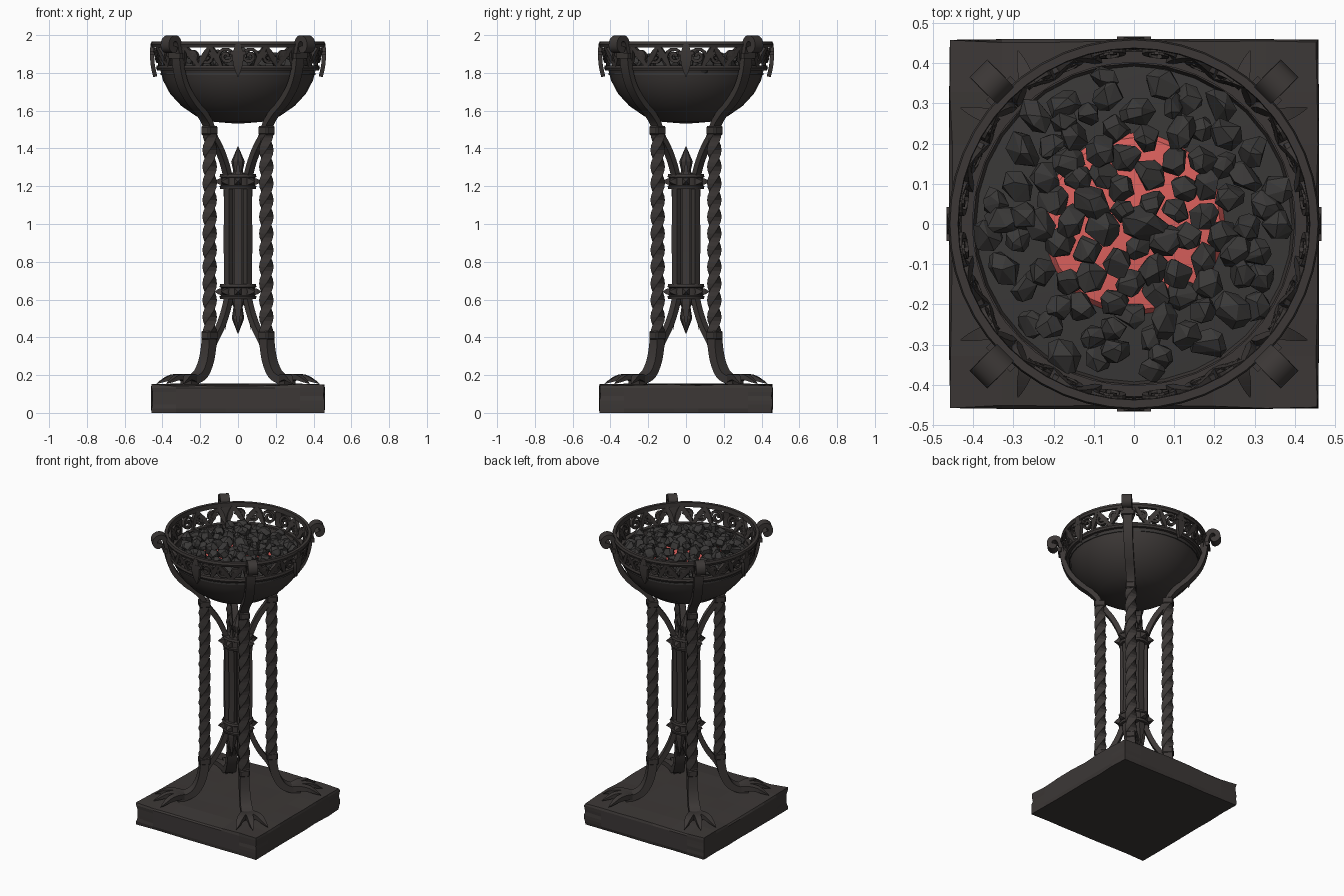
import bpy, bmesh, math, random
from math import sin, cos, pi, radians
from mathutils import Vector, Matrix

random.seed(4)
if "Cube" in bpy.data.objects:
    bpy.data.objects.remove(bpy.data.objects["Cube"])


def material(name, rgb):
    m = bpy.data.materials.new(name)
    m.use_nodes = True
    m.diffuse_color = (*rgb, 1)
    m.node_tree.nodes["Principled BSDF"].inputs["Base Color"].default_value = (*rgb, 1)
    return m


IRON = material("dark iron", (0.045, 0.039, 0.037))
COAL = material("black coal", (0.042, 0.040, 0.039))
EMBER = material("red ember", (0.72, 0.12, 0.11))


def build(name, bm, mat, copies=1, start=0.0, smooth=None):
    """Turn a bmesh into one object, or several spaced around the z axis."""
    bmesh.ops.recalc_face_normals(bm, faces=bm.faces)
    mesh = bpy.data.meshes.new(name)
    bm.to_mesh(mesh)
    bm.free()
    mesh.materials.append(mat)
    if smooth:
        mesh.polygons.foreach_set("use_smooth", [True] * len(mesh.polygons))
        mesh.set_sharp_from_angle(angle=radians(smooth))
    for k in range(copies):
        ob = bpy.data.objects.new(name if copies == 1 else f"{name}_{k + 1}", mesh)
        ob.rotation_euler.z = start + k * 2 * pi / copies
        bpy.context.collection.objects.link(ob)


def spline(pts, steps=4):
    """Catmull-Rom curve through a few points."""
    p = [Vector(q) for q in pts]
    p = [2 * p[0] - p[1]] + p + [2 * p[-1] - p[-2]]
    out = []
    for a, b, c, d in zip(p, p[1:], p[2:], p[3:]):
        for i in range(steps):
            t = i / steps
            out.append(0.5 * (2 * b + (c - a) * t + (2 * a - 5 * b + 4 * c - d) * t * t
                              + (3 * b - a - 3 * c + d) * t ** 3))
    return out + [p[-2]]


def rz(pairs):
    return [(r, 0, z) for r, z in pairs]


def sweep(bm, pts, w, t, side=(0, 1, 0), turns=0):
    """Sweep a rectangular bar; w and t are half sizes, fixed or by fraction."""
    pts, rings = [Vector(p) for p in pts], []
    last = len(pts) - 1
    for i, p in enumerate(pts):
        f = i / last
        tan = (pts[min(i + 1, last)] - pts[max(i - 1, 0)]).normalized()
        s = side(p) if callable(side) else Vector(side)
        n = tan.cross(s).normalized()
        s = n.cross(tan)
        rot = Matrix.Rotation(turns * 2 * pi * f, 3, tan)
        s = rot @ s * (w(f) if callable(w) else w)
        n = rot @ n * (t(f) if callable(t) else t)
        rings.append([bm.verts.new(p + a * s + b * n)
                      for a, b in ((1, 1), (-1, 1), (-1, -1), (1, -1))])
    for a, b in zip(rings, rings[1:]):
        for j in range(4):
            bm.faces.new((a[j], a[j - 1], b[j - 1], b[j]))
    bm.faces.new(rings[0])
    bm.faces.new(rings[-1])


def lathe(name, profile, mat, n=40, closed=True, smooth=35):
    bm = bmesh.new()
    rings = [[bm.verts.new((r * cos(2 * pi * k / n), r * sin(2 * pi * k / n), z))
              for k in range(n)] for r, z in profile]
    pairs = list(zip(rings, rings[1:])) + ([(rings[-1], rings[0])] if closed else [])
    for a, b in pairs:
        for k in range(n):
            bm.faces.new((a[k - 1], a[k], b[k], b[k - 1]))
    if not closed:
        bm.faces.new(rings[0])
        bm.faces.new(rings[-1])
    build(name, bm, mat, smooth=smooth)


def box(bm, centre, size):
    m = Matrix.Translation(centre) @ Matrix.Diagonal((*size, 1))
    return bmesh.ops.create_cube(bm, size=1, matrix=m)["verts"]


# Chipped stone slab
bm = bmesh.new()
box(bm, (0, 0, 0.0775), (0.92, 0.92, 0.155))
bmesh.ops.subdivide_edges(bm, edges=bm.edges[:], cuts=6, use_grid_fill=True)
for v in bm.verts:
    ex, ey, ez = abs(v.co.x) > 0.459, abs(v.co.y) > 0.459, v.co.z > 0.154
    low = v.co.z < 0.001
    if ex + ey + ez + low > 1:
        cut = random.uniform(0.002, 0.02)
        v.co.x *= 1 - cut * ex
        v.co.y *= 1 - cut * ey
        v.co.z -= cut * 0.7 * ez
    elif ez:
        v.co.z -= random.uniform(0, 0.004)
build("base_slab", bm, IRON)

# Clawed lower legs
bm = bmesh.new()
sweep(bm, spline(rz([(0.213, 0.43), (0.22, 0.35), (0.24, 0.27), (0.28, 0.205), (0.34, 0.175), (0.39, 0.168)])),
      lambda f: 0.027 + 0.014 * f, lambda f: 0.03 - 0.012 * f)
for turn in (-28, 0, 28):
    d = Matrix.Rotation(radians(turn), 3, "Z")
    toe = [Vector((0.32, 0, 0)) + d @ Vector((r, 0, z))
           for r, z in ((0, 0.17), (0.07, 0.187), (0.13, 0.188), (0.175, 0.172), (0.215, 0.154))]
    sweep(bm, spline(toe, 3), lambda f: 0.021 * (1.05 - f ** 3), lambda f: 0.018 * (1.05 - f ** 2),
          side=d @ Vector((0, 1, 0)))
build("clawed_foot", bm, IRON, 4, pi / 4, 40)

# Twisted shafts with collars
bm = bmesh.new()
sweep(bm, [(0.212, 0, 0.42 + 1.06 * i / 48) for i in range(49)], 0.027, 0.027, turns=3)
build("twisted_shaft", bm, IRON, 4, pi / 4)
bm = bmesh.new()
for z in (0.41, 1.495):
    verts = box(bm, (0.214, 0, z), (0.07, 0.064, 0.045))
edges = bm.edges[:]
bmesh.ops.bevel(bm, geom=edges, offset=0.006, segments=1, affect="EDGES")
build("shaft_collars", bm, IRON, 4, pi / 4)

# Upper arms ending in outward scrolls
bm = bmesh.new()
sweep(bm, spline(rz([(0.212, 1.47), (0.225, 1.53), (0.275, 1.59), (0.345, 1.65), (0.408, 1.73), (0.442, 1.82),
                     (0.457, 1.92), (0.473, 1.97), (0.5, 1.983), (0.527, 1.968), (0.53, 1.935), (0.508, 1.92),
                     (0.497, 1.94)])), lambda f: 0.027 + 0.005 * f, 0.016)
box(bm, (0.467, 0, 1.89), (0.022, 0.085, 0.028))
build("scroll_arm", bm, IRON, 4, pi / 4, 40)

# Central bundle: curved outer rods, pointed rods and a spear core
bm = bmesh.new()
half = [(0.072, 0.92), (0.072, 1.2), (0.085, 1.28), (0.13, 1.38), (0.185, 1.46), (0.205, 1.5)]
path = [(r, 1.84 - z) for r, z in half[:0:-1]] + half
sweep(bm, spline(rz(path)), 0.019, 0.016)
build("curved_rod", bm, IRON, 4, pi / 4, 40)


def point(f):
    return 0.004 + min(1, 7 * f, 7 * (1 - f))


bm = bmesh.new()
sweep(bm, rz([(0.068 - 0.018 * sin(pi * i / 20), 0.44 + 0.91 * i / 20) for i in range(21)]),
      lambda f: 0.021 * point(f), lambda f: 0.019 * point(f))
build("pointed_rod", bm, IRON, 4)
lathe("spear_core", [(0.002, 0.42), (0.033, 0.5), (0.024, 0.56), (0.045, 0.6), (0.045, 1.24),
                     (0.025, 1.28), (0.036, 1.33), (0.002, 1.41)], IRON, 8, False, 25)

# Studded bands around the bundle
for label, z in (("lower", 0.642), ("upper", 1.225)):
    lathe(label + "_band", [(0.05, z - 0.04), (0.094, z - 0.04), (0.098, z - 0.025), (0.09, z - 0.02),
                            (0.09, z + 0.02), (0.098, z + 0.025), (0.094, z + 0.04), (0.05, z + 0.04)],
          IRON, 16, True, 25)
    bm = bmesh.new()
    sweep(bm, [(0.08, 0, z), (0.1, 0, z), (0.126, 0, z)], lambda f: 0.02 * (1.03 - f * f),
          lambda f: 0.02 * (1.03 - f * f))
    build(label + "_spike", bm, IRON, 8)

# Bowl with inner wall, and the rings of the frieze
lathe("bowl", [(0.03, 1.533), (0.13, 1.541), (0.22, 1.57), (0.3, 1.625), (0.36, 1.69), (0.397, 1.76), (0.415, 1.83),
               (0.4, 1.83), (0.385, 1.77), (0.3, 1.66), (0.03, 1.6)], IRON, 32, False)
lathe("lower_ring", [(0.402, 1.812), (0.428, 1.812), (0.434, 1.825), (0.43, 1.84), (0.402, 1.84)], IRON, 48)
lathe("rim_ring", [(0.436, 1.935), (0.456, 1.935), (0.462, 1.95), (0.458, 1.966), (0.438, 1.966)], IRON, 48)


# Pierced frieze: curls, slanted bars and leaves, mirrored about each side
def wall(a, z):
    r = 0.418 + 0.25 * (z - 1.83)
    return Vector((r * cos(radians(a)), r * sin(radians(a)), z))


def outward(p):
    return Vector((p.x, p.y, 0)).normalized()


bm = bmesh.new()
for s in (1, -1):
    for a, rad, spin in ((8, 0.042, 1), (22, 0.036, -1), (33, 0.03, 1)):
        curl = []
        for i in range(17):
            q, r = spin * i / 16 * 3 * pi, rad * (1.05 - i / 19)
            curl.append(wall(s * (a + math.degrees(r / 0.43) * cos(q)), 1.888 + r * sin(q)))
        sweep(bm, curl, 0.01, 0.008, outward)
    for a0, z0, a1, z1 in ((12, 1.835, 19, 1.942), (19, 1.942, 29, 1.835), (29, 1.835, 39, 1.942),
                           (39, 1.942, 44, 1.84)):
        bar = [wall(s * (a0 + (a1 - a0) * i / 4), z0 + (z1 - z0) * i / 4) for i in range(5)]
        sweep(bm, bar, 0.011, lambda f: 0.007 + 0.009 * sin(pi * f), outward)
build("frieze_scrollwork", bm, IRON, 4)

# Pendant leaf in the middle of each side
bm = bmesh.new()
sweep(bm, spline(rz([(0.452, 1.955), (0.455, 1.9), (0.451, 1.84), (0.438, 1.78)])),
      lambda f: 0.012 + 0.022 * sin(pi * f) - 0.011 * f, 0.011)
box(bm, (0.456, 0, 1.905), (0.022, 0.085, 0.022))
build("pendant_leaf", bm, IRON, 4)

# Glowing bed under the coals
lathe("ash_bed", [(0.02, 1.79), (0.41, 1.79), (0.41, 1.8), (0.24, 1.815), (0.02, 1.815)], COAL, 32, False)
lathe("ember_bed", [(0.23, 1.81), (0.215, 1.832), (0.12, 1.845), (0.01, 1.85)], EMBER, 24, False)

# Heap of faceted coals
bm = bmesh.new()
COUNT, GOLDEN = 98, pi * (3 - math.sqrt(5))
for k in range(COUNT):
    r = 0.375 * math.sqrt((k + 0.4) / COUNT)
    a = k * GOLDEN + random.uniform(-0.1, 0.1)
    centre = Vector((r * cos(a), r * sin(a), 1.872 - 0.045 * (r / 0.375) ** 2 + random.uniform(-0.01, 0.02)))
    size = random.uniform(0.034, 0.046) * (1.35 if k in (0, 9) else 1)
    turn = Matrix.Rotation(random.uniform(0, 6), 3, "Z") @ Matrix.Rotation(random.uniform(0, 6), 3, "X")
    stretch = Vector((random.uniform(0.9, 1.25), 1, random.uniform(0.75, 1)))
    verts = []
    for i in range(14):
        h, q = 1 - (2 * i + 1) / 14, i * GOLDEN
        d = Vector((math.sqrt(1 - h * h) * cos(q), math.sqrt(1 - h * h) * sin(q), h))
        d = (d + Vector([random.uniform(-0.35, 0.35) for _ in range(3)])).normalized() * size
        verts.append(bm.verts.new(centre + turn @ (d * stretch)))
    bmesh.ops.convex_hull(bm, input=verts)
build("coals", bm, COAL)
